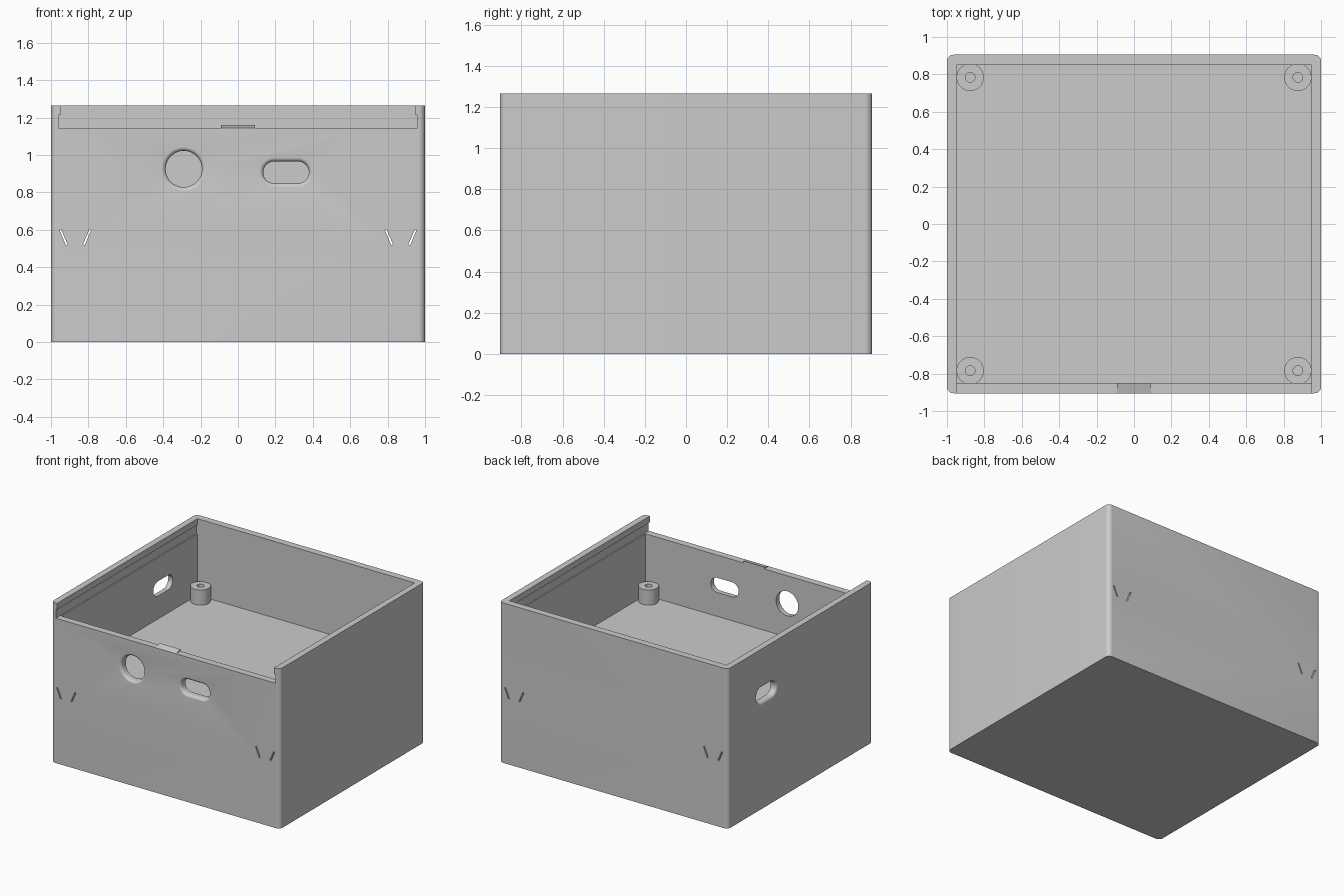
import bpy, bmesh, math
from mathutils import Matrix, Vector

cube = bpy.data.objects.get("Cube")
if cube:
    bpy.data.objects.remove(cube, do_unlink=True)

grey = bpy.data.materials.new("light_grey_plastic")
grey.use_nodes = True
grey.diffuse_color = (0.6, 0.6, 0.6, 1)
grey.node_tree.nodes["Principled BSDF"].inputs["Base Color"].default_value = (0.6, 0.6, 0.6, 1)

HALF_X, HALF_Y, HEIGHT = 1.0, 0.905, 1.265
IN_X, IN_Y = 0.95, 0.85
FLOOR, RIM, LIP = 0.66, 1.145, 1.215


def finish(name, bm):
    bmesh.ops.recalc_face_normals(bm, faces=bm.faces)
    mesh = bpy.data.meshes.new(name)
    bm.to_mesh(mesh)
    bm.free()
    obj = bpy.data.objects.new(name, mesh)
    bpy.context.collection.objects.link(obj)
    mesh.materials.append(grey)
    return obj


def box(name, lo, hi, matrix=None, corner=0):
    lo, hi = Vector(lo), Vector(hi)
    bm = bmesh.new()
    bmesh.ops.create_cube(bm, size=1)
    for v in bm.verts:
        v.co = (lo + hi) / 2 + Vector(c * s for c, s in zip(v.co, hi - lo))
    if corner:
        upright = [e for e in bm.edges if abs(e.verts[0].co.z - e.verts[1].co.z) > 0.1]
        bmesh.ops.bevel(bm, geom=upright, offset=corner, segments=8, profile=0.5, affect='EDGES')
    if matrix:
        bm.transform(matrix)
    return finish(name, bm)


def loft(name, rings, closed=False):
    """Skin equal-length rings; cap the ends or join last ring to first."""
    bm = bmesh.new()
    loops = [[bm.verts.new(p) for p in ring] for ring in rings]
    pairs = list(zip(loops, loops[1:]))
    if closed:
        pairs.append((loops[-1], loops[0]))
    else:
        bm.faces.new(loops[0])
        bm.faces.new(loops[-1])
    n = len(loops[0])
    for a, b in pairs:
        for i in range(n):
            j = (i + 1) % n
            bm.faces.new((a[i], a[j], b[j], b[i]))
    return finish(name, bm)


def stadium(radius, half, y, place):
    """Slot outline in the xz plane; a circle when half is zero."""
    pts = []
    for i in range(48):
        a = 2 * math.pi * (i + 0.5) / 48
        side = half if math.cos(a) > 0 else -half
        pts.append(place @ Vector((side + radius * math.cos(a), y, radius * math.sin(a))))
    return pts


def port(name, radius, half, place, fillet=0.022):
    """Wall opening cutter with a rounded outer rim; local y = 0 is the outer face."""
    rings = [stadium(radius + fillet, half, -0.03, place)]
    for i in range(7):
        t = math.pi / 2 * i / 6
        rings.append(stadium(radius + fillet * (1 - math.sin(t)), half,
                             fillet * (1 - math.cos(t)), place))
    rings.append(stadium(radius, half, 0.09, place))
    return loft(name, rings)


def cut(target, cutter):
    mod = target.modifiers.new("cut", 'BOOLEAN')
    mod.operation, mod.solver, mod.object = 'DIFFERENCE', 'EXACT', cutter
    bpy.context.view_layer.objects.active = target
    bpy.ops.object.modifier_apply(modifier=mod.name)
    bpy.data.objects.remove(cutter, do_unlink=True)


def smooth(obj):
    bpy.ops.object.select_all(action='DESELECT')
    obj.select_set(True)
    bpy.context.view_layer.objects.active = obj
    bpy.ops.object.shade_smooth_by_angle(angle=math.radians(30))


# Enclosure block with rounded upright corners, hollowed above a raised floor
body = box("enclosure", (-HALF_X, -HALF_Y, 0), (HALF_X, HALF_Y, HEIGHT), corner=0.035)
cut(body, box("cavity", (-IN_X, -IN_Y, FLOOR), (IN_X, IN_Y, 1.5)))
# Open front above the low wall, and the sliding lid grooves
cut(body, box("front_opening", (-IN_X, -1.2, RIM), (IN_X, 0, 1.5)))
cut(body, box("lid_groove", (-0.96, -1.2, RIM), (0.96, IN_Y, LIP)))

# Ports: round and slotted in the front, slotted in the right side
front = Matrix.Translation((0, -HALF_Y, 0))
cut(body, port("round_port", 0.097, 0, front @ Matrix.Translation((-0.29, 0, 0.925))))
cut(body, port("front_slot_port", 0.058, 0.064, front @ Matrix.Translation((0.257, 0, 0.907))))
side = Matrix.Translation((-HALF_X, 0.42, 0.9)) @ Matrix.Rotation(-math.pi / 2, 4, 'Z')
cut(body, port("side_slot_port", 0.058, 0.064, side))

# Thin slanted slits through front and back, below each mount
for sx in (-1, 1):
    for lean in (-1, 1):
        place = (Matrix.Translation((sx * 0.87 + lean * 0.063, 0, 0.56))
                 @ Matrix.Rotation(lean * math.radians(23), 4, 'Y'))
        cut(body, box("slit", (-0.005, -1.2, -0.044), (0.005, 1.2, 0.044), place))
smooth(body)


# Screw mounts in the four corners
def circle(r, z, cx, cy):
    return [(cx + r * math.cos(math.tau * i / 40), cy + r * math.sin(math.tau * i / 40), z)
            for i in range(40)]


for sx, x_name in ((-1, "right"), (1, "left")):
    for sy, y_name in ((-1, "front"), (1, "back")):
        c = (sx * 0.876, sy * 0.784)
        mount = loft(f"{y_name}_{x_name}_screw_mount",
                     [circle(0.073, FLOOR, *c), circle(0.073, 0.78, *c),
                      circle(0.026, 0.78, *c), circle(0.026, FLOOR, *c)], closed=True)
        smooth(mount)

# Wedge-shaped lid catch on the front wall
loft("lid_catch", [[(x, -HALF_Y, RIM), (x, -IN_Y, RIM), (x, -IN_Y, RIM + 0.015)]
                   for x in (-0.09, 0.09)])
